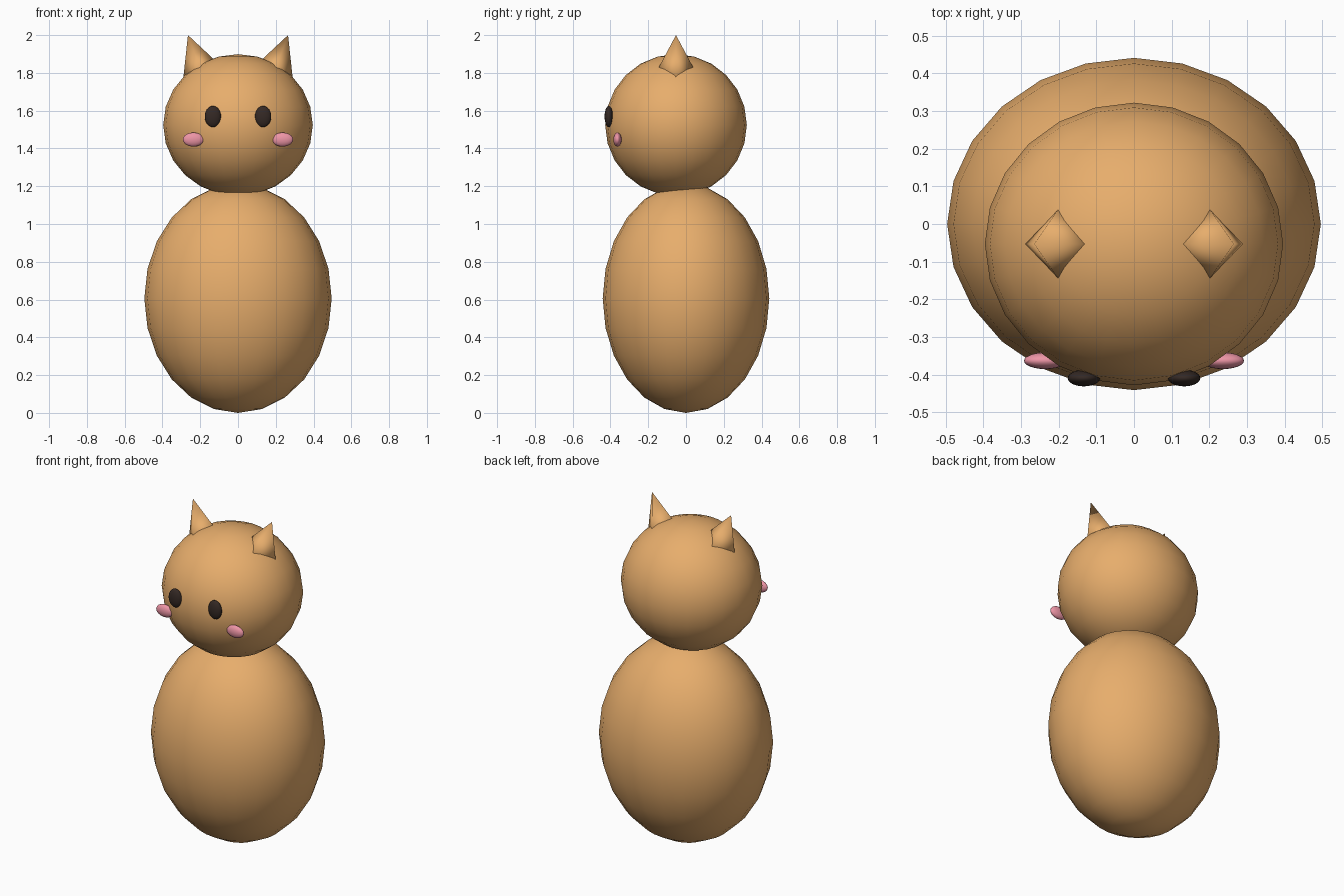
import bpy
from math import radians, sin, cos
from mathutils import Vector

if "Cube" in bpy.data.objects:
    bpy.data.objects.remove(bpy.data.objects["Cube"])


def material(name, rgb):
    mat = bpy.data.materials.new(name)
    mat.diffuse_color = (*rgb, 1)
    mat.use_nodes = True
    mat.node_tree.nodes["Principled BSDF"].inputs["Base Color"].default_value = mat.diffuse_color
    return mat


fur = material("fur", (0.80, 0.42, 0.15))
dark = material("dark", (0.035, 0.022, 0.018))
pink = material("pink", (0.85, 0.30, 0.38))


def finish(name, mat):
    obj = bpy.context.object
    obj.name = name
    obj.data.materials.append(mat)
    bpy.ops.object.shade_smooth()
    return obj


def ellipsoid(name, centre, radii, mat, segments=24, rings=12):
    bpy.ops.mesh.primitive_uv_sphere_add(segments=segments, ring_count=rings, location=centre)
    bpy.context.object.scale = radii
    return finish(name, mat)


# Body and head
ellipsoid("body", (0, 0, 0.606), (0.496, 0.441, 0.606), fur)
ellipsoid("head", (0, -0.053, 1.524), (0.396, 0.375, 0.375), fur)

# Paired face parts and ears
EAR_HEIGHT, EAR_RADIUS, EAR_TILT = 0.28, 0.14, radians(20.4)
for side, s in (("left", 1), ("right", -1)):
    ellipsoid(side + "_eye", (s * 0.133, -0.409, 1.569), (0.043, 0.022, 0.056), dark)
    ellipsoid(side + "_cheek", (s * 0.236, -0.363, 1.447), (0.056, 0.022, 0.037), pink)

    # Four-sided ear leaning outward, base sunk into the head
    axis = Vector((s * sin(EAR_TILT), 0, cos(EAR_TILT)))
    tip = Vector((s * 0.265, -0.053, 2.0))
    bpy.ops.mesh.primitive_cone_add(vertices=4, radius1=EAR_RADIUS, radius2=0, depth=EAR_HEIGHT,
                                    location=tip - axis * EAR_HEIGHT / 2,
                                    rotation=(0, s * EAR_TILT, 0))
    finish(side + "_ear", fur)
